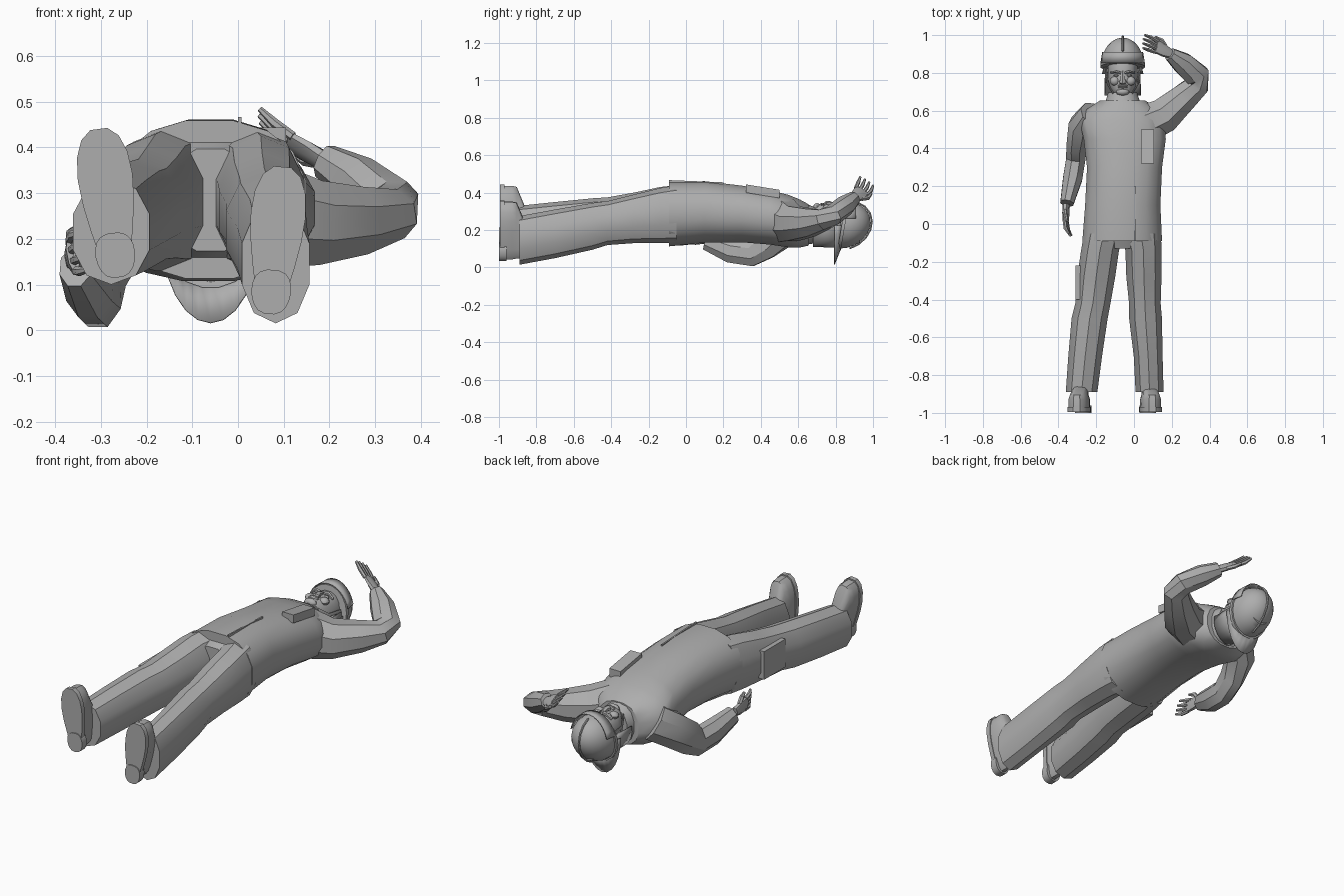
import bpy, bmesh, math
from mathutils import Vector

if "Cube" in bpy.data.objects:
    bpy.data.objects.remove(bpy.data.objects["Cube"])

grey = bpy.data.materials.new("grey")
grey.diffuse_color = (0.42, 0.42, 0.42, 1)
grey.use_nodes = True
grey.node_tree.nodes["Principled BSDF"].inputs["Base Color"].default_value = grey.diffuse_color
Y, Z = Vector((0, 1, 0)), Vector((0, 0, 1))


def finish(name, bm, angle=35):
    bmesh.ops.recalc_face_normals(bm, faces=bm.faces[:])
    me = bpy.data.meshes.new(name)
    bm.to_mesh(me)
    bm.free()
    me.materials.append(grey)
    ob = bpy.data.objects.new(name, me)
    bpy.context.collection.objects.link(ob)
    bpy.ops.object.select_all(action='DESELECT')
    ob.select_set(True)
    bpy.context.view_layer.objects.active = ob
    bpy.ops.object.shade_smooth_by_angle(angle=math.radians(angle))
    return ob


def skin(name, rings, angle=35):
    """Join rings of points into one capped body."""
    bm = bmesh.new()
    vs = [[bm.verts.new(p) for p in r] for r in rings]
    n = len(vs[0])
    for a, b in zip(vs, vs[1:]):
        for i in range(n):
            bm.faces.new((a[i], a[(i + 1) % n], b[(i + 1) % n], b[i]))
    bm.faces.new(vs[0])
    bm.faces.new(vs[-1])
    return finish(name, bm, angle)


def oval(c, u, v, ru, rv, n, p):
    f = lambda t: math.copysign(abs(t) ** (2 / p), t)
    return [c + u * ru * f(math.cos(a)) + v * rv * f(math.sin(a))
            for a in (2 * math.pi * (i + .5) / n for i in range(n))]


def body(name, rows, n=12, p=2.3, angle=35):
    """Rows are y, x min, x max, z min, z max."""
    skin(name, [oval(Vector(((a + b) / 2, y, (c + d) / 2)), Vector((1, 0, 0)), Z,
                     (b - a) / 2, (d - c) / 2, n, p) for y, a, b, c, d in rows], angle)


def tube(name, rows, n=8, up=Z, angle=35):
    """Rows are x, y, z, radius across, radius along up; rings follow the path."""
    pts = [Vector(r[:3]) for r in rows]
    rings = []
    for i, r in enumerate(rows):
        d = (pts[min(i + 1, len(pts) - 1)] - pts[max(i - 1, 0)]).normalized()
        v = (up - d * up.dot(d)).normalized()
        rings.append(oval(pts[i], d.cross(v), v, r[3], r[4], n, 2))
    return skin(name, rings, angle)


def ball(name, c, r, seg=12, rings=8, keep=None):
    bm = bmesh.new()
    bmesh.ops.create_uvsphere(bm, u_segments=seg, v_segments=rings, radius=1)
    for v in bm.verts:
        v.co = Vector(c) + Vector(v.co[i] * r[i] for i in range(3))
    return finish(name, bm)


def box(name, lo, hi, slope=0):
    bm = bmesh.new()
    bmesh.ops.create_cube(bm, size=1)
    for v in bm.verts:
        v.co = Vector(lo[i] + (v.co[i] + .5) * (hi[i] - lo[i]) for i in range(3))
        v.co.z -= slope * (v.co.y - lo[1])
    return finish(name, bm)


# Jacket with hem, shoulders and collar
body("jacket", [(-.09, -.277, .152, .11, .462), (.1, -.262, .143, .13, .464),
                (.3, -.252, .152, .132, .44), (.45, -.27, .172, .12, .415),
                (.55, -.295, .165, .105, .39), (.61, -.25, .125, .105, .365),
                (.655, -.18, .06, .115, .34)], n=16)
body("collar", [(.63, -.16, .04, .12, .345), (.695, -.138, .018, .13, .32)], n=14)
box("jacket_placket", (0, -.09, .445), (.008, .2, .467), .04)
box("chest_pocket", (.038, .32, .40), (.105, .5, .444), .16)
body("hips", [(-.05, -.25, .13, .14, .43), (-.13, -.16, .04, .17, .40)], n=12)

# Trouser legs
body("left_leg", [(-.05, -.27, -.05, .13, .44), (-.14, -.285, -.075, .13, .43),
                  (-.28, -.305, -.095, .135, .40), (-.42, -.315, -.12, .135, .375),
                  (-.5, -.335, -.135, .125, .37), (-.7, -.352, -.165, .11, .35),
                  (-.89, -.365, -.19, .10, .33)], n=10, p=2.2)
body("right_leg", [(-.05, -.075, .148, .13, .44), (-.14, -.05, .15, .13, .425),
                   (-.28, -.045, .15, .13, .39), (-.42, -.03, .145, .12, .355),
                   (-.5, -.03, .152, .095, .345), (-.7, -.005, .155, .05, .31),
                   (-.89, .005, .16, .015, .275)], n=10, p=2.2)
box("thigh_pocket", (-.31, -.40, .19), (-.275, -.22, .34))


# Shoes: outline narrows towards the heel and leans outwards at the toe
def shoe(side, heel, toe):
    h, t = Vector(heel), Vector(toe)
    v = (t - h) / 2
    u = v.normalized().cross(Y)

    def ring(y, s, lo=-1, hi=1, w=1):
        pts = []
        for i in range(18):
            a = 2 * math.pi * i / 18
            k = lo + (hi - lo) * (math.sin(a) + 1) / 2
            width = .056 + .014 * math.sin(1.6 * k)
            c = math.cos(a)
            pts.append((h + t) / 2 + v * k * s + Y * y
                       + u * width * w * math.copysign(abs(c) ** .75, c))
        return pts
    skin(side + "_sole", [ring(-.995, 1), ring(-.97, 1)])
    skin(side + "_shoe_upper", [ring(-.97, .96, w=.93), ring(-.93, .96, w=.92),
                                ring(-.905, .93, w=.78), ring(-.86, .9, -1, .3, .75)])
    skin(side + "_heel", [ring(-1, 1, -1, -.4), ring(-.96, 1, -1, -.4)])


shoe("left", (-.262, 0, .115), (-.305, 0, .443))
shoe("right", (.068, 0, .035), (.098, 0, .36))

# Sleeves
tube("left_sleeve", [(-.22, .585, .25, .07, .10), (-.275, .52, .2, .075, .095),
                     (-.302, .42, .125, .058, .09), (-.308, .345, .075, .055, .075),
                     (-.325, .24, .09, .055, .07), (-.355, .11, .14, .038, .05)])
tube("right_sleeve", [(.06, .53, .25, .11, .125), (.16, .575, .235, .10, .10),
                      (.26, .665, .24, .08, .08), (.335, .735, .255, .068, .06),
                      (.335, .785, .28, .07, .055), (.26, .85, .33, .062, .055),
                      (.19, .90, .37, .036, .04)])


# Hands: palm, four fingers and a thumb
def hand(side, wrist, d, spread, curl):
    w, d, s, c = Vector(wrist), Vector(d).normalized(), Vector(spread).normalized(), Vector(curl)

    def digit(name, a, b, e, r):
        tube(name, [(*a, r, r), (*b, r, r), (*e, r * .6, r * .6)], n=6, up=s)
    k = w + d * .08
    tube(side + "_palm", [(*(w - d * .02), .02, .026), (*(w + d * .03), .018, .04),
                          (*k, .013, .042)], up=s)
    for i in range(4):
        a = k + s * (i - 1.5) * .023 - d * .01
        m = a + (d + s * (i - 1.5) * .1) * .045 + c * .012
        digit(f"{side}_finger_{i + 1}", a, m, m + d * (.035 - .005 * abs(i - 1.5)) + c * .03, .0105)
    a = w + d * .02 + s * .03
    digit(side + "_thumb", a, a + (d + s) * .025 + c * .012, a + d * .06 + s * .03 + c * .03, .012)


hand("left", (-.36, .085, .155), (-.02, -1, .12), (-.2, .15, 1), (.6, 0, 0))
hand("right", (.18, .908, .375), (-.75, .38, .4), (.1, .75, -.5), (-.3, 0, .6))

# Head and neck
body("head", [(.66, -.12, 0, .16, .29), (.69, -.105, -.015, .17, .335),
              (.715, -.125, .005, .13, .34), (.76, -.138, .018, .115, .335),
              (.81, -.14, .02, .11, .335), (.87, -.14, .02, .11, .325),
              (.93, -.12, 0, .13, .28)], n=16)
tube("nose", [(-.06, .805, .325, .010, .012), (-.06, .765, .343, .014, .014),
              (-.06, .752, .34, .022, .016), (-.06, .744, .33, .014, .01)], n=6)
ball("chin", (-.06, .70, .322), (.035, .02, .022))
for i, z in enumerate((.733, .724)):
    ball(("upper", "lower")[i] + "_lip", (-.06, z, .336), (.03, .006, .01), 10, 6)
for side, x in (("left", -1), ("right", 1)):
    cx = -.06 + x * .034
    tube(side + "_brow", [(cx - x * .024, .799, .338, .008, .01), (cx, .806, .338, .008, .011),
                          (cx + x * .028, .802, .318, .006, .008)], n=6)
    ball(side + "_eye", (cx, .787, .325), (.015, .007, .012), 10, 6)
    ball(side + "_cheek", (cx + x * .008, .757, .318), (.026, .025, .02), 10, 6)
    ball(side + "_ear", (-.06 + x * .083, .775, .225), (.012, .033, .022), 10, 6)
    # Chin strap
    tube(side + "_strap", [(-.06 + x * .088, .83, .25, .01, .004), (-.06 + x * .08, .74, .26, .01, .004),
                           (-.06 + x * .05, .69, .30, .01, .004)], n=6, up=Vector((1, 0, 0)))

# Helmet shell, tilted so that the front rim sits higher on the forehead
tilt = lambda p: Vector((p[0], p[1] + .17 * (p[2] - .225), p[2]))
shell = []
for i in range(7):
    a = math.radians(i * 14)
    shell.append([tilt(p) for p in oval(Vector((-.06, .845 + .14 * math.sin(a), .225)),
                  Vector((1, 0, 0)), Z, .112 * math.cos(a), .125 * math.cos(a), 20, 2)])
skin("helmet", shell)
skin("helmet_rim", [[tilt(p) for p in oval(Vector((-.06, y, .225)), Vector((1, 0, 0)), Z,
                     .12, .133, 20, 2)] for y in (.832, .85)])
tube("helmet_ridge", [(-.06, .845 + .147 * math.sin(a) + .17 * .13 * math.cos(a),
                       .225 + .131 * math.cos(a), .006, .006)
                      for a in (math.radians(20 * i) for i in range(1, 9))], n=6, up=Vector((1, 0, 0)))


# Curved sheets: neck guard, rear brim and raised visor
def sheet(name, a0, a1, inner, outer, thick=.004):
    """Inner and outer edges are y, x radius, z radius about the head axis."""
    bm = bmesh.new()
    rows = []
    for i in range(13):
        a = math.radians(a0 + (a1 - a0) * i / 12)
        rows.append([bm.verts.new((-.06 + e[1] * math.cos(a), e[0], .225 + e[2] * math.sin(a)))
                     for e in (inner, outer)])
    for p, q in zip(rows, rows[1:]):
        bm.faces.new((p[0], p[1], q[1], q[0]))
    ob = finish(name, bm)
    m = ob.modifiers.new("thickness", 'SOLIDIFY')
    m.thickness = thick


sheet("rear_brim", 180, 360, (.835, .10, .11), (.795, .11, .21))
sheet("neck_guard", 170, 370, (.83, .094, .12), (.68, .098, .115))
sheet("visor", 15, 165, (.852, .122, .142), (.91, .112, .145))
